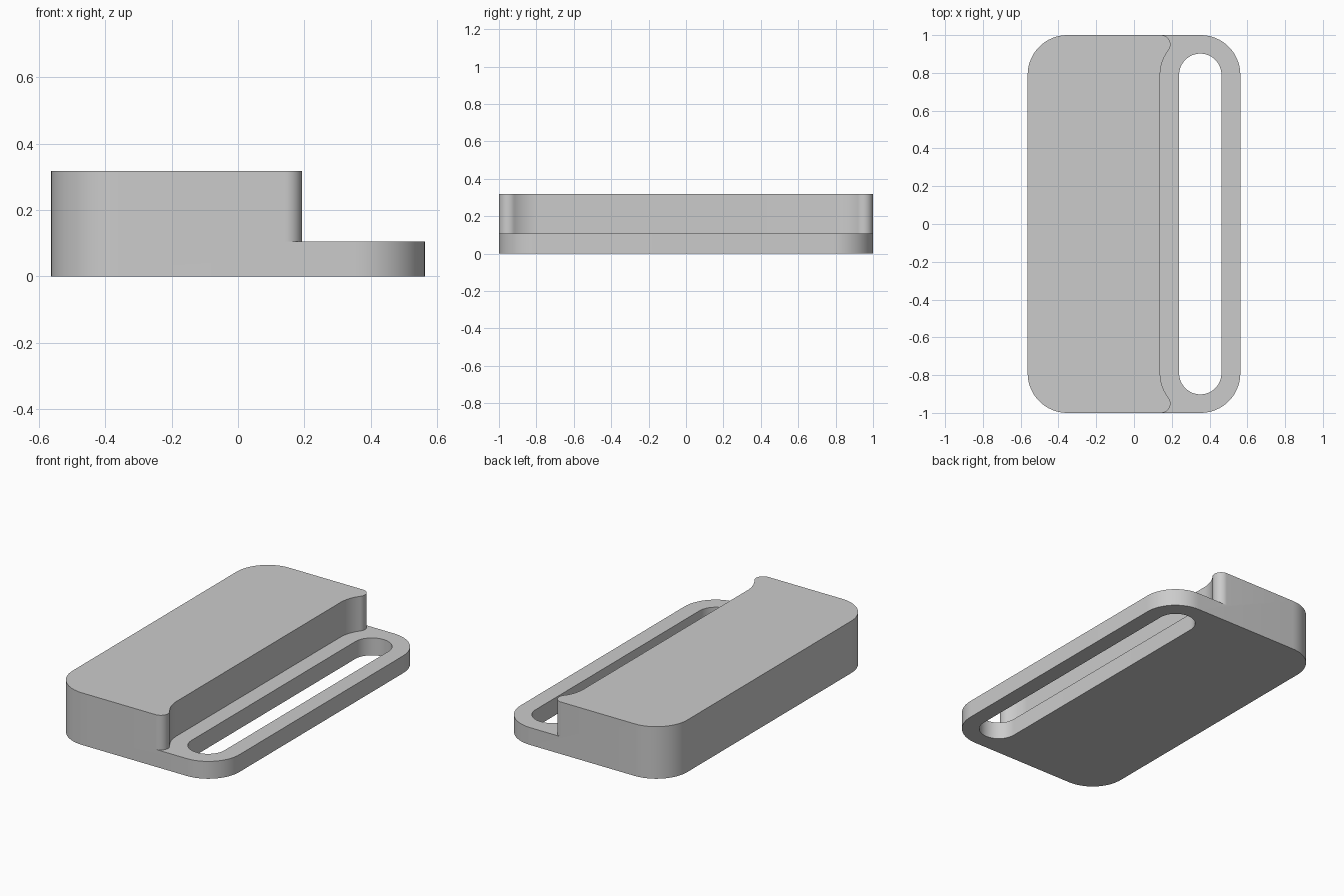
import bpy
import bmesh
from math import cos, sin, radians, degrees, atan2, hypot

HALF_W, HALF_L = 0.563, 1.0
TOP, FLANGE = 0.318, 0.106
CORNER = 0.21
SLOT_X, SLOT_Y, SLOT_R = 0.351, 0.79, 0.112
TIP_X, TIP_R = 0.143, 0.05

cube = bpy.data.objects.get("Cube")
if cube:
    bpy.data.objects.remove(cube, do_unlink=True)

grey = bpy.data.materials.new("plain grey")
grey.use_nodes = True
colour = (0.6, 0.6, 0.6, 1)
grey.diffuse_color = colour
grey.node_tree.nodes["Principled BSDF"].inputs["Base Color"].default_value = colour


def arc(cx, cy, r, start, end, steps=16):
    angles = [radians(start + (end - start) * i / steps) for i in range(steps + 1)]
    return [(cx + r * cos(a), cy + r * sin(a)) for a in angles]


def prism(name, outline, z0, z1):
    """Extrude a closed outline from z0 to z1."""
    bm = bmesh.new()
    face = bm.faces.new([bm.verts.new((x, y, z0)) for x, y in outline])
    new = bmesh.ops.extrude_face_region(bm, geom=[face])["geom"]
    verts = [v for v in new if isinstance(v, bmesh.types.BMVert)]
    bmesh.ops.translate(bm, verts=verts, vec=(0, 0, z1 - z0))
    bmesh.ops.recalc_face_normals(bm, faces=bm.faces)
    mesh = bpy.data.meshes.new(name)
    bm.to_mesh(mesh)
    bm.free()
    mesh.materials.append(grey)
    obj = bpy.data.objects.new(name, mesh)
    bpy.context.collection.objects.link(obj)
    return obj


# Rounded block at full height
cx, cy = HALF_W - CORNER, HALF_L - CORNER
block = (arc(cx, cy, CORNER, 0, 90) + arc(-cx, cy, CORNER, 90, 180)
         + arc(-cx, -cy, CORNER, 180, 270) + arc(cx, -cy, CORNER, 270, 360))
body = prism("buckle_body", block, 0, TOP)

# Step above the flange: hollow curve running tangent into a rounded tip
tip_y = HALF_L - TIP_R
dx, dy = SLOT_X - TIP_X, tip_y - SLOT_Y
lean = degrees(atan2(dy, dx))
hollow = hypot(dx, dy) - TIP_R
edge = (arc(SLOT_X, SLOT_Y, hollow, 180, 180 - lean)
        + arc(TIP_X, tip_y, TIP_R, -lean, 90)[1:]
        + [(TIP_X, HALF_L + 0.2), (HALF_W + 0.2, HALF_L + 0.2)])
step = edge + [(x, -y) for x, y in reversed(edge)]

# Strap slot through the flange
slot = (arc(SLOT_X, SLOT_Y, SLOT_R, 0, 180, 32)
        + arc(SLOT_X, -SLOT_Y, SLOT_R, 180, 360, 32))

bpy.context.view_layer.objects.active = body
for name, outline, z0 in (("step_cutter", step, FLANGE), ("slot_cutter", slot, -0.1)):
    cutter = prism(name, outline, z0, TOP + 0.1)
    cutter.hide_render = True
    cut = body.modifiers.new(name, "BOOLEAN")
    cut.operation = "DIFFERENCE"
    cut.solver = "EXACT"
    cut.object = cutter
    bpy.ops.object.modifier_apply(modifier=name)
    bpy.data.objects.remove(cutter, do_unlink=True)

bpy.ops.object.select_all(action="DESELECT")
body.select_set(True)
bpy.ops.object.shade_smooth_by_angle(angle=radians(30))
